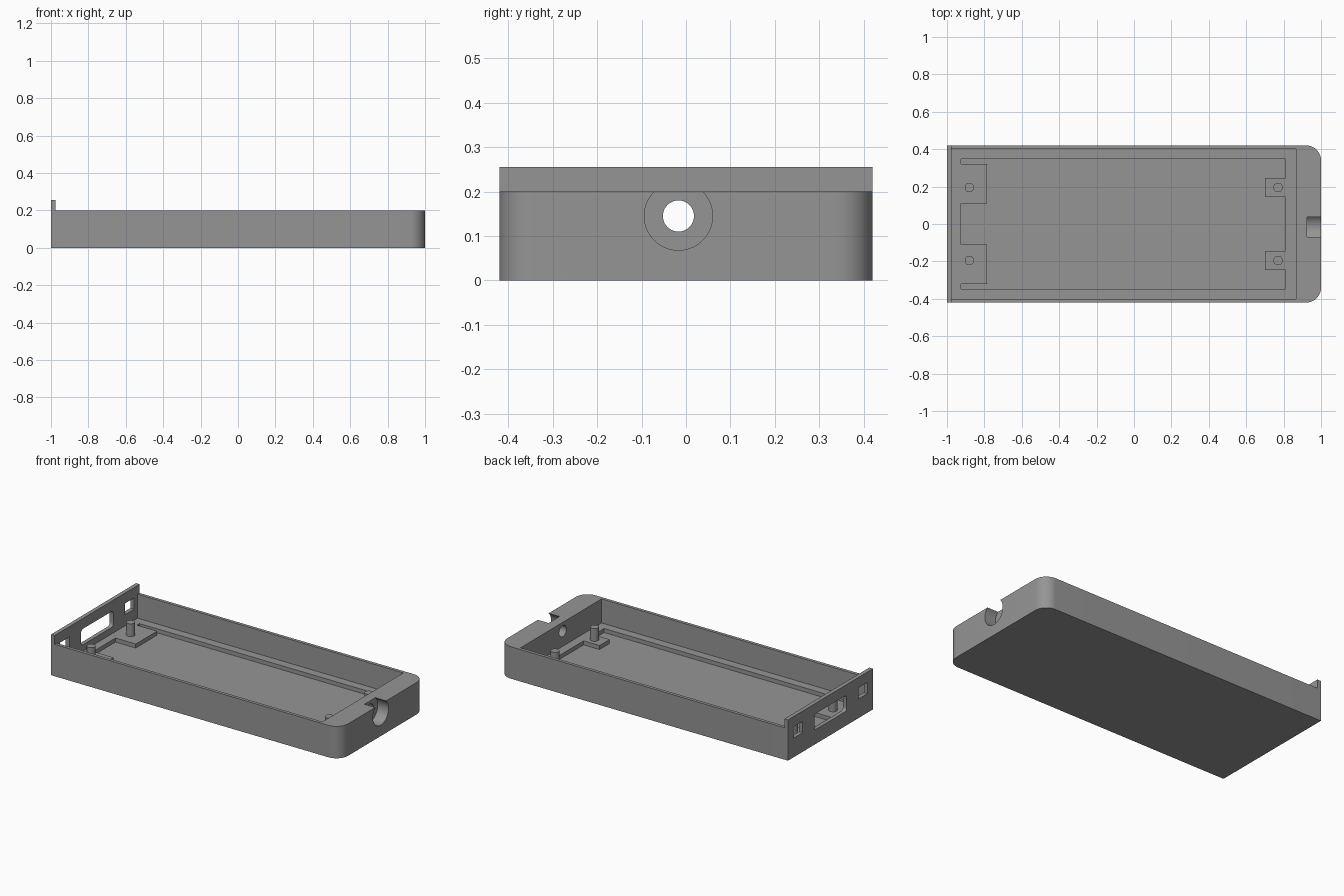
import bpy, bmesh, math
from mathutils import Vector

if "Cube" in bpy.data.objects:
    bpy.data.objects.remove(bpy.data.objects["Cube"])

grey = bpy.data.materials.new("matte grey")
grey.diffuse_color = (0.3, 0.3, 0.3, 1)
grey.use_nodes = True
grey.node_tree.nodes["Principled BSDF"].inputs["Base Color"].default_value = grey.diffuse_color


def prism(name, pts, lo, hi, axis="z"):
    """Extrude a 2D outline along z (x, y points) or along x (y, z points)."""
    place = (lambda a, b, h: (a, b, h)) if axis == "z" else (lambda a, b, h: (h, a, b))
    bm = bmesh.new()
    face = bm.faces.new([bm.verts.new(place(a, b, lo)) for a, b in pts])
    ext = bmesh.ops.extrude_face_region(bm, geom=[face])
    move = Vector(place(0, 0, hi - lo))
    bmesh.ops.translate(bm, vec=move,
                        verts=[v for v in ext["geom"] if isinstance(v, bmesh.types.BMVert)])
    bmesh.ops.recalc_face_normals(bm, faces=bm.faces)
    me = bpy.data.meshes.new(name)
    bm.to_mesh(me)
    bm.free()
    me.materials.append(grey)
    ob = bpy.data.objects.new(name, me)
    bpy.context.collection.objects.link(ob)
    return ob


def arc(cx, cy, r, a0, a1, n):
    return [(cx + r * math.cos(math.radians(a0 + (a1 - a0) * i / n)),
             cy + r * math.sin(math.radians(a0 + (a1 - a0) * i / n))) for i in range(n + 1)]


def circle(cx, cy, r, n=48):
    return arc(cx, cy, r, 0, 360, n)[:-1]


def rect(x0, x1, y0, y1):
    return [(x0, y0), (x1, y0), (x1, y1), (x0, y1)]


def round_rect(x0, x1, y0, y1, r):
    return (arc(x0 + r, y0 + r, r, 180, 270, 6) + arc(x1 - r, y0 + r, r, 270, 360, 6)
            + arc(x1 - r, y1 - r, r, 0, 90, 6) + arc(x0 + r, y1 - r, r, 90, 180, 6))


def cut(target, cutter):
    mod = target.modifiers.new("cut", "BOOLEAN")
    mod.operation = "DIFFERENCE"
    mod.solver = "EXACT"
    mod.object = cutter
    bpy.context.view_layer.objects.active = target
    bpy.ops.object.modifier_apply(modifier=mod.name)
    bpy.data.objects.remove(cutter)


def smooth(ob):
    bpy.ops.object.select_all(action="DESELECT")
    ob.select_set(True)
    bpy.context.view_layer.objects.active = ob
    bpy.ops.object.shade_smooth_by_angle(angle=math.radians(30))


# Case: square at the left end, rounded corners at the right end
W, R = 0.42, 0.08
outline = ([(-1, -W)] + arc(1 - R, -W + R, R, 270, 360, 12)
           + arc(1 - R, W - R, R, 0, 90, 12) + [(-1, W)])
case = prism("case", outline, 0, 0.255)

# Lower the rim everywhere except the tall left panel
cut(case, prism("rim_cutter", rect(-0.975, 1.1, -0.6, 0.6), 0.2, 0.4))

# Main cavity down to the ledge
cut(case, prism("cavity_cutter", rect(-0.975, 0.865, -0.4, 0.4), 0.05, 0.4))

# Recessed floor pocket, leaving the ledge and four pads
half = [(-0.925, 0.11), (-0.785, 0.11), (-0.785, 0.322), (-0.925, 0.322), (-0.925, 0.347),
        (0.81, 0.347), (0.81, 0.245), (0.70, 0.245), (0.70, 0.145), (0.81, 0.145)]
pocket = half + [(x, -y) for x, y in reversed(half)]
cut(case, prism("pocket_cutter", pocket, 0.025, 0.12))

# Panel openings: one wide port and two small square ones
cut(case, prism("port_cutter", round_rect(-0.16, 0.16, 0.09, 0.19, 0.02), -1.1, -0.95, "x"))
for s in (-1, 1):
    y = 0.32 * s
    cut(case, prism("slot_cutter", rect(y - 0.045, y + 0.045, 0.12, 0.19), -1.1, -0.95, "x"))

# Cable hole with a wide counterbore that breaks through the rim
cut(case, prism("counterbore_cutter", circle(-0.017, 0.145, 0.077), 0.925, 1.1, "x"))
cut(case, prism("hole_cutter", circle(-0.017, 0.145, 0.035), 0.8, 1.05, "x"))
smooth(case)

# Locating pins on the pads
for end, x in (("left", -0.88), ("right", 0.77)):
    for side, y in (("front", -0.195), ("back", 0.195)):
        smooth(prism(f"{end}_{side}_pin", circle(x, y, 0.025, 32), 0.04, 0.13))
